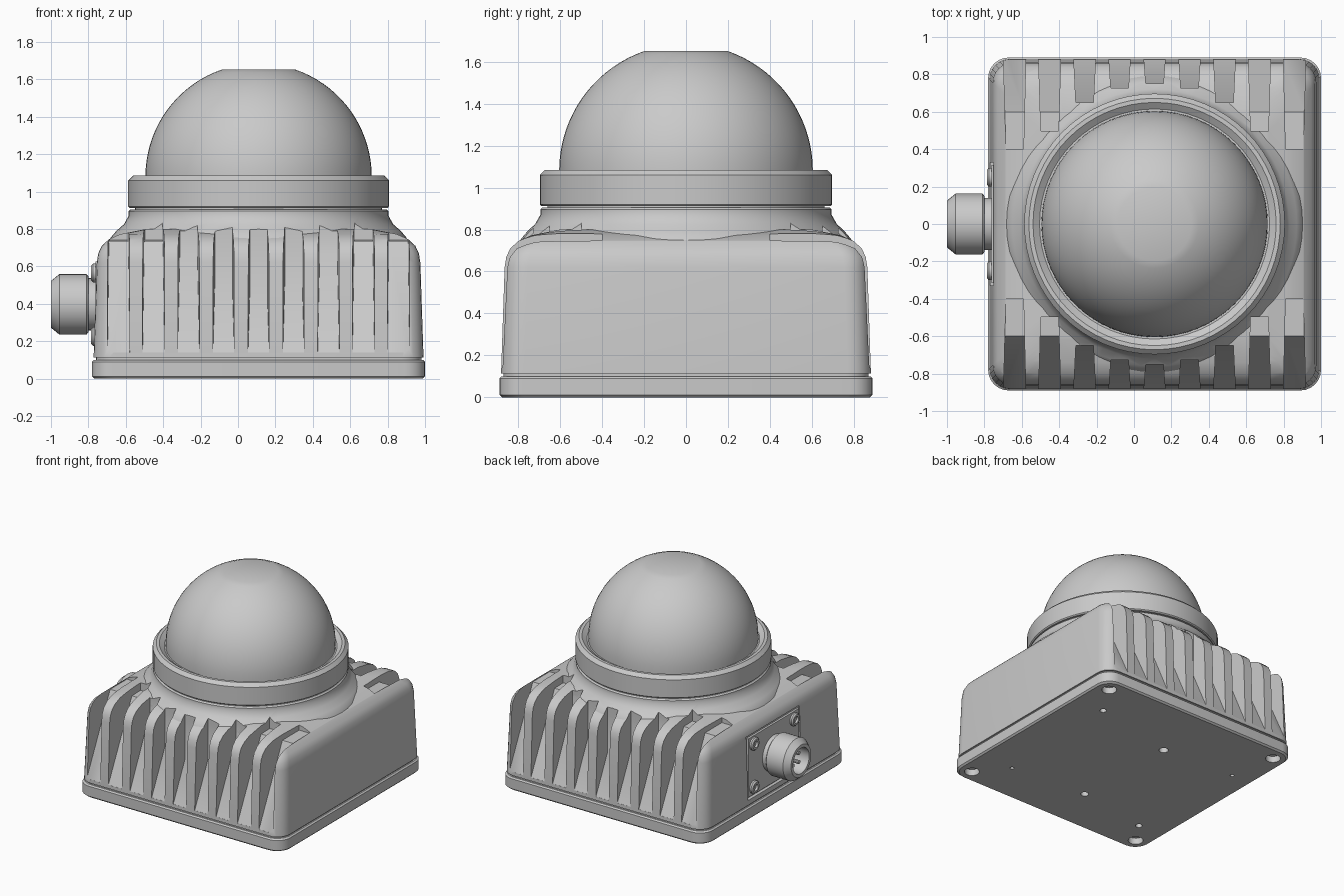
import bpy, bmesh
from math import sin, cos, pi, sqrt, radians
from mathutils import Matrix, Vector

cube = bpy.data.objects.get("Cube")
if cube:
    bpy.data.objects.remove(cube, do_unlink=True)

CX = 0.11          # housing centre in x
HALF = 0.89        # half width of the base

grey = bpy.data.materials.new("housing grey")
grey.use_nodes = True
GREY = (0.59, 0.59, 0.59, 1)
grey.diffuse_color = GREY
grey.node_tree.nodes["Principled BSDF"].inputs["Base Color"].default_value = GREY


def finish(name, bm, helper=False):
    bmesh.ops.recalc_face_normals(bm, faces=bm.faces)
    mesh = bpy.data.meshes.new(name)
    bm.to_mesh(mesh)
    bm.free()
    mesh.materials.append(grey)
    ob = bpy.data.objects.new(name, mesh)
    bpy.context.collection.objects.link(ob)
    if helper:
        ob.hide_render = True
        ob.hide_set(True)
    return ob


def loft(bm, rings):
    """Skin closed rings of points and cap both ends."""
    rows = [[bm.verts.new(p) for p in ring] for ring in rings]
    n = len(rows[0])
    for a, b in zip(rows, rows[1:]):
        for i in range(n):
            j = (i + 1) % n
            bm.faces.new((a[i], a[j], b[j], b[i]))
    bm.faces.new(rows[0][::-1])
    bm.faces.new(rows[-1])


def rounded_square(half, z, r=0.11, steps=6):
    ring = []
    for q in range(4):
        mid = q * pi / 2 + pi / 4
        sx, sy = (1 if cos(mid) > 0 else -1), (1 if sin(mid) > 0 else -1)
        for k in range(steps + 1):
            a = q * pi / 2 + k / steps * pi / 2
            ring.append((CX + sx * (half - r) + r * cos(a),
                         sy * (half - r) + r * sin(a), z))
    return ring


def lathe(bm, profile, n=64, matrix=Matrix.Translation((CX, 0, 0))):
    loft(bm, [[matrix @ Vector((r * cos(2 * pi * i / n), r * sin(2 * pi * i / n), z))
               for i in range(n)] for r, z in profile])


def box(bm, lo, hi):
    loft(bm, [[(lo[0], lo[1], z), (hi[0], lo[1], z), (hi[0], hi[1], z), (lo[0], hi[1], z)]
              for z in (lo[2], hi[2])])


def cut(ob, cutter):
    mod = ob.modifiers.new("cut", "BOOLEAN")
    mod.operation = "DIFFERENCE"
    mod.solver = "EXACT"
    mod.object = cutter


def smooth(ob, angle=32):
    bpy.ops.object.select_all(action="DESELECT")
    ob.select_set(True)
    bpy.context.view_layer.objects.active = ob
    for mod in list(ob.modifiers):
        bpy.ops.object.modifier_apply(modifier=mod.name)
    bpy.ops.object.shade_smooth_by_angle(angle=radians(angle))


# Cooling slots: sloped floor, then a wall that follows the neck
bm = bmesh.new()
for i in range(-4, 5):
    dx = i * 0.187
    end = 0.40 if abs(i) == 4 else sqrt(0.75 ** 2 - dx ** 2)
    if end < 0.6:
        floor = [(0.88, 0.14), (0.60, 0.735), (end, 0.74)]
    else:
        floor = [(0.88, 0.14), (end, 0.14 + (0.88 - end) * 2.3)]
    outline = [(0.95, 0.14)] + floor + [(end, 1.0), (0.95, 1.0)]
    for side in (-1, 1):
        rings = []
        for s in (-1, 1):
            rings.append([(CX + dx + s * (0.047 + 0.014 * (y - end) / (0.95 - end)), side * y, z)
                          for y, z in outline])
        loft(bm, rings)
slot_cutter = finish("slot_cutter", bm, True)

# Recess for the connector plate
bm = bmesh.new()
box(bm, (-0.95, -0.33, 0.15), (-0.745, 0.33, 0.64))
recess_cutter = finish("recess_cutter", bm, True)

# Screw holes in the underside
bm = bmesh.new()
for sx in (-1, 1):
    for sy in (-1, 1):
        lathe(bm, [(0.055, -0.05), (0.055, 0.05)], 16,
              Matrix.Translation((CX + sx * 0.78, sy * 0.78, 0)))
for x, y, r in [(0.73, 0.52, 0.025), (0.02, 0.36, 0.035), (0.7, -0.55, 0.015),
                (0.05, -0.5, 0.03), (-0.6, 0.4, 0.015), (-0.55, -0.6, 0.025)]:
    lathe(bm, [(r, -0.05), (r, 0.04)], 12, Matrix.Translation((x, y, 0)))
hole_cutter = finish("hole_cutter", bm, True)

# Base plate
bm = bmesh.new()
loft(bm, [rounded_square(h, z) for h, z in
          [(HALF - 0.012, 0), (HALF, 0.012), (HALF, 0.09), (HALF - 0.01, 0.1)]])
base_plate = finish("base_plate", bm)
cut(base_plate, hole_cutter)
smooth(base_plate)

# Seal in the gap above the base
bm = bmesh.new()
loft(bm, [rounded_square(HALF - 0.02, z) for z in (0.095, 0.12)])
smooth(finish("base_seal", bm))

# Finned housing
bm = bmesh.new()
loft(bm, [rounded_square(h, z) for h, z in
          [(0.882, 0.113), (0.865, 0.62), (0.857, 0.67), (0.838, 0.71),
           (0.80, 0.745), (0.74, 0.772), (0.60, 0.80)]])
housing = finish("housing", bm)
cut(housing, slot_cutter)
cut(housing, recess_cutter)
smooth(housing)

# Flared neck
bm = bmesh.new()
lathe(bm, [(0.80, 0.72), (0.79, 0.755), (0.76, 0.79), (0.72, 0.825),
           (0.695, 0.87), (0.695, 0.895), (0.685, 0.905)])
neck = finish("neck", bm)
cut(neck, slot_cutter)
smooth(neck)

# Clamping collar with a sloped inner lip
bm = bmesh.new()
lathe(bm, [(0.66, 0.89), (0.66, 0.912), (0.69, 0.912), (0.697, 0.92), (0.697, 1.06),
           (0.672, 1.085), (0.65, 1.085), (0.615, 1.06), (0.59, 1.06)])
smooth(finish("collar", bm), 25)

# Dome with a flattened top
bm = bmesh.new()
R, ZC, STEPS = 0.605, 1.08, 18
top = radians(71)
lathe(bm, [(R, 1.0)] + [(R * cos(top * k / STEPS), ZC + R * sin(top * k / STEPS))
                        for k in range(STEPS + 1)])
smooth(finish("dome", bm), 25)

# Connector plate and its corner screws
bm = bmesh.new()
box(bm, (-0.762, -0.315, 0.165), (-0.74, 0.315, 0.625))
smooth(finish("connector_plate", bm))


def sideways(y, z):
    return Matrix.Translation((0, y, z)) @ Matrix.Rotation(-pi / 2, 4, "Y")


for sy in (-1, 1):
    for sz in (-1, 1):
        bm = bmesh.new()
        lathe(bm, [(0.05, 0.75), (0.05, 0.775), (0.04, 0.785), (0.025, 0.785), (0.025, 0.768)],
              16, sideways(sy * 0.25, 0.395 + sz * 0.17))
        smooth(finish("plate_screw", bm))

# Round connector: flange, then a hollow nut with pins
bm = bmesh.new()
lathe(bm, [(0.14, 0.745), (0.14, 0.81)], 32, sideways(0, 0.397))
smooth(finish("connector_flange", bm))
bm = bmesh.new()
lathe(bm, [(0.15, 0.80), (0.162, 0.81), (0.162, 0.955), (0.125, 1.0), (0.10, 1.0), (0.10, 0.87)],
      32, sideways(0, 0.397))
smooth(finish("connector_nut", bm))
bm = bmesh.new()
for k in range(4):
    a = pi / 4 + k * pi / 2
    lathe(bm, [(0.014, 0.86), (0.014, 0.96)], 10,
          sideways(0.05 * cos(a), 0.397 + 0.05 * sin(a)))
smooth(finish("connector_pins", bm))
